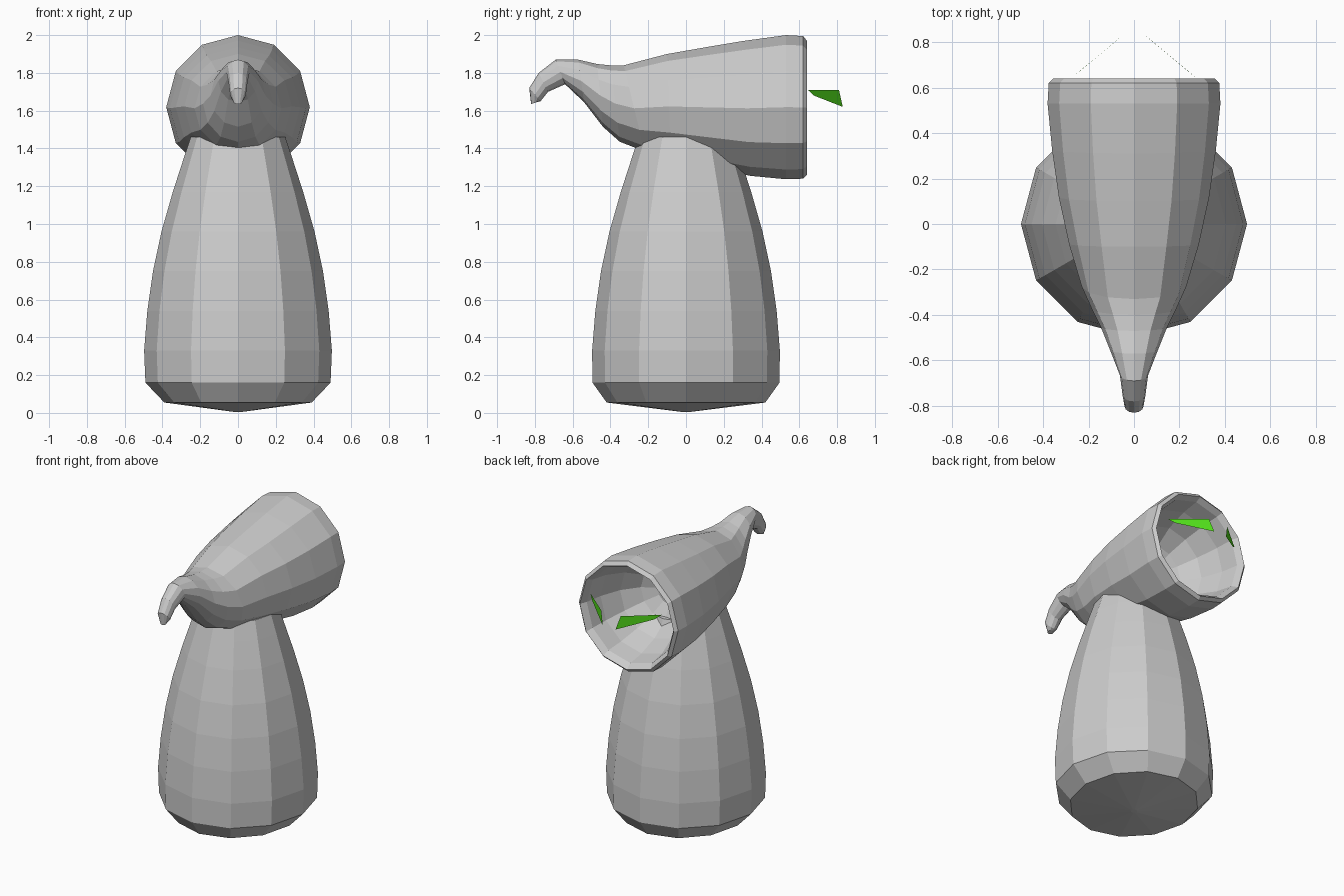
import bpy
from math import sin, cos, pi

if "Cube" in bpy.data.objects:
    bpy.data.objects.remove(bpy.data.objects["Cube"])

SIDES = 12


def make_object(name, verts, faces):
    mesh = bpy.data.meshes.new(name)
    mesh.from_pydata(verts, [], faces)
    mesh.update()
    obj = bpy.data.objects.new(name, mesh)
    bpy.context.collection.objects.link(obj)
    return obj


def loft(name, rings):
    """Skin a list of equal-sized rings and close both ends with fans."""
    verts = [p for ring in rings for p in ring]
    faces = []
    for k in range(len(rings) - 1):
        for i in range(SIDES):
            a, b = k * SIDES + i, k * SIDES + (i + 1) % SIDES
            faces.append((a, b, b + SIDES, a + SIDES))
    # end points
    for k, flip in ((0, True), (len(rings) - 1, False)):
        ring = rings[k]
        c = len(verts)
        verts.append(tuple(sum(p[j] for p in ring) / SIDES for j in range(3)))
        for i in range(SIDES):
            a, b = k * SIDES + i, k * SIDES + (i + 1) % SIDES
            faces.append((b, a, c) if flip else (a, b, c))
    return make_object(name, verts, faces)


ANGLES = [2 * pi * i / SIDES for i in range(SIDES)]

# Robe body: x radius, y radius, height
profile = [(0.02, 0.02, 0.005), (0.39, 0.42, 0.055), (0.49, 0.495, 0.16),
           (0.497, 0.497, 0.33), (0.48, 0.48, 0.54), (0.45, 0.45, 0.75),
           (0.405, 0.405, 0.96), (0.345, 0.345, 1.17), (0.29, 0.29, 1.34),
           (0.25, 0.25, 1.46)]
loft("robe", [[(rx * cos(a), ry * sin(a), z) for a in ANGLES]
              for rx, ry, z in profile])


# Hood: top (y, z), bottom (y, z) and half width of each section
def section(ty, tz, by, bz, w):
    return [(w * sin(a),
             (ty + by) / 2 + (ty - by) / 2 * cos(a),
             (tz + bz) / 2 + (tz - bz) / 2 * cos(a)) for a in ANGLES]


inner = [(0.18, 0.09), (0.23, 0.18), (0.34, 0.26), (0.48, 0.31), (0.60, 0.33)]
hood = [section(y, 1.62 + r, y, 1.62 - r, r) for y, r in inner]
outer = [(0.64, 1.97, 0.64, 1.26, 0.355), (0.62, 1.995, 0.62, 1.24, 0.375),
         (0.53, 2.0, 0.53, 1.237, 0.38), (0.31, 1.97, 0.34, 1.255, 0.36),
         (0.10, 1.935, 0.13, 1.30, 0.33), (-0.10, 1.90, -0.08, 1.345, 0.285),
         (-0.33, 1.84, -0.22, 1.385, 0.23), (-0.40, 1.84, -0.35, 1.435, 0.185),
         (-0.47, 1.847, -0.44, 1.515, 0.145), (-0.57, 1.87, -0.54, 1.645, 0.105),
         (-0.69, 1.87, -0.64, 1.74, 0.062), (-0.78, 1.80, -0.73, 1.70, 0.05),
         (-0.83, 1.72, -0.77, 1.65, 0.042), (-0.82, 1.635, -0.79, 1.645, 0.02)]
hood += [section(*s) for s in outer]
loft("hood", hood)

# Glowing eyes
green = bpy.data.materials.new("eye_green")
green.diffuse_color = (0.08, 0.7, 0.01, 1)
green.use_nodes = True
green.node_tree.nodes["Principled BSDF"].inputs["Base Color"].default_value = green.diffuse_color
for side, name in ((1, "eye_right"), (-1, "eye_left")):
    pts = [(0.27, 0.645, 1.71), (0.073, 0.81, 1.71),
           (0.048, 0.83, 1.62), (0.233, 0.677, 1.68)]
    eye = make_object(name, [(side * x, y, z) for x, y, z in pts],
                      [(0, 1, 2, 3) if side > 0 else (3, 2, 1, 0)])
    eye.data.materials.append(green)
